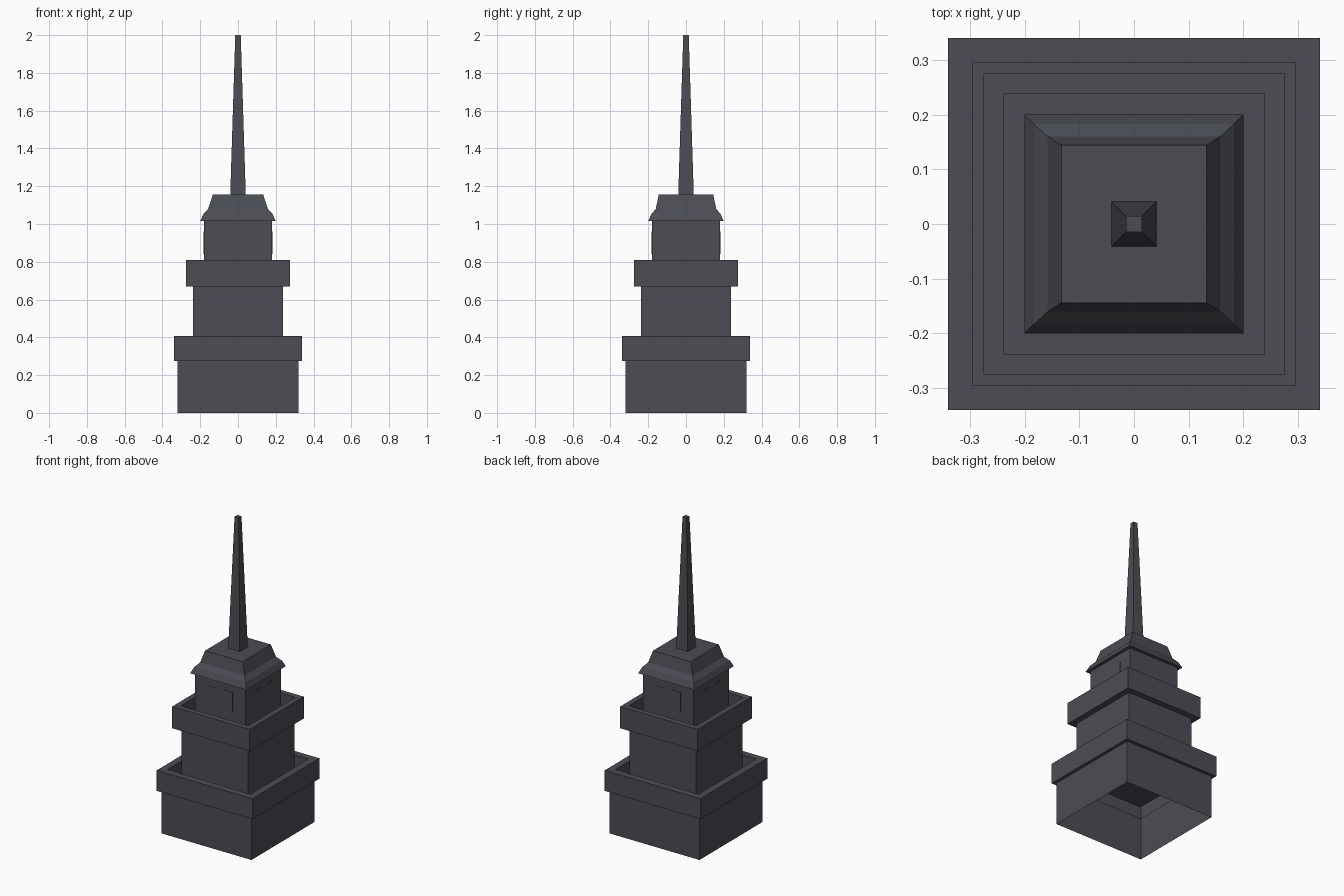
import bpy, bmesh

if "Cube" in bpy.data.objects:
    bpy.data.objects.remove(bpy.data.objects["Cube"])


def square_loft(name, profile, cap_bottom=False, cap_top=False):
    """Stack rectangular rings (half_x, half_y, z) into one flat-faced shell."""
    bm = bmesh.new()
    rings = [[bm.verts.new((sx * hx, sy * hy, z))
              for sx, sy in ((-1, -1), (1, -1), (1, 1), (-1, 1))]
             for hx, hy, z in profile]
    for a, b in zip(rings, rings[1:]):
        for i in range(4):
            j = (i + 1) % 4
            bm.faces.new((a[i], a[j], b[j], b[i]))
    if cap_bottom:
        bm.faces.new(rings[0][::-1])
    if cap_top:
        bm.faces.new(rings[-1])
    return finish(name, bm)


def finish(name, bm):
    mesh = bpy.data.meshes.new(name)
    bm.to_mesh(mesh)
    bm.free()
    obj = bpy.data.objects.new(name, mesh)
    bpy.context.collection.objects.link(obj)
    mat = bpy.data.materials.get("slate") or bpy.data.materials.new("slate")
    mat.diffuse_color = (0.07, 0.075, 0.09, 1)
    mat.use_nodes = True
    mat.node_tree.nodes["Principled BSDF"].inputs["Base Color"].default_value = mat.diffuse_color
    mesh.materials.append(mat)
    return obj


def sq(*points):
    return [(h, h, z) for h, z in points]


# Lower tier: hollow base, overhanging parapet and sunken terrace
square_loft("lower_tier", sq((0.32, 0), (0.32, 0.275), (0.34, 0.275), (0.34, 0.407),
                             (0.295, 0.407), (0.295, 0.33), (0.237, 0.33)))

# Middle tier with its own parapet and terrace
square_loft("middle_tier", sq((0.237, 0.33), (0.237, 0.67), (0.275, 0.67), (0.275, 0.81),
                              (0.239, 0.81), (0.239, 0.735), (0.18, 0.735)), cap_bottom=True)

# Upper tier walls
square_loft("upper_tier", sq((0.18, 0.735), (0.18, 1.015)))

# Flared roof with flat top
square_loft("roof", [(0.18, 0.18, 1.015), (0.2, 0.2, 1.015), (0.183, 0.183, 1.053),
                     (0.158, 0.16, 1.08), (0.133, 0.144, 1.157)], cap_top=True)

# Tapered spire
square_loft("spire", sq((0.041, 1.157), (0.0145, 2.0)), cap_top=True)

# Pairs of shallow window panels on every face of the upper tier
bm = bmesh.new()
for side in (-1, 1):
    for off in (-0.055, 0.055):
        for along_x in (True, False):
            pos = (off, side * 0.18, 0.9) if along_x else (side * 0.18, off, 0.9)
            size = (0.07, 0.004, 0.12) if along_x else (0.004, 0.07, 0.12)
            cube = bmesh.ops.create_cube(bm, size=1)["verts"]
            bmesh.ops.scale(bm, vec=size, verts=cube)
            bmesh.ops.translate(bm, vec=pos, verts=cube)
finish("window_panels", bm)
